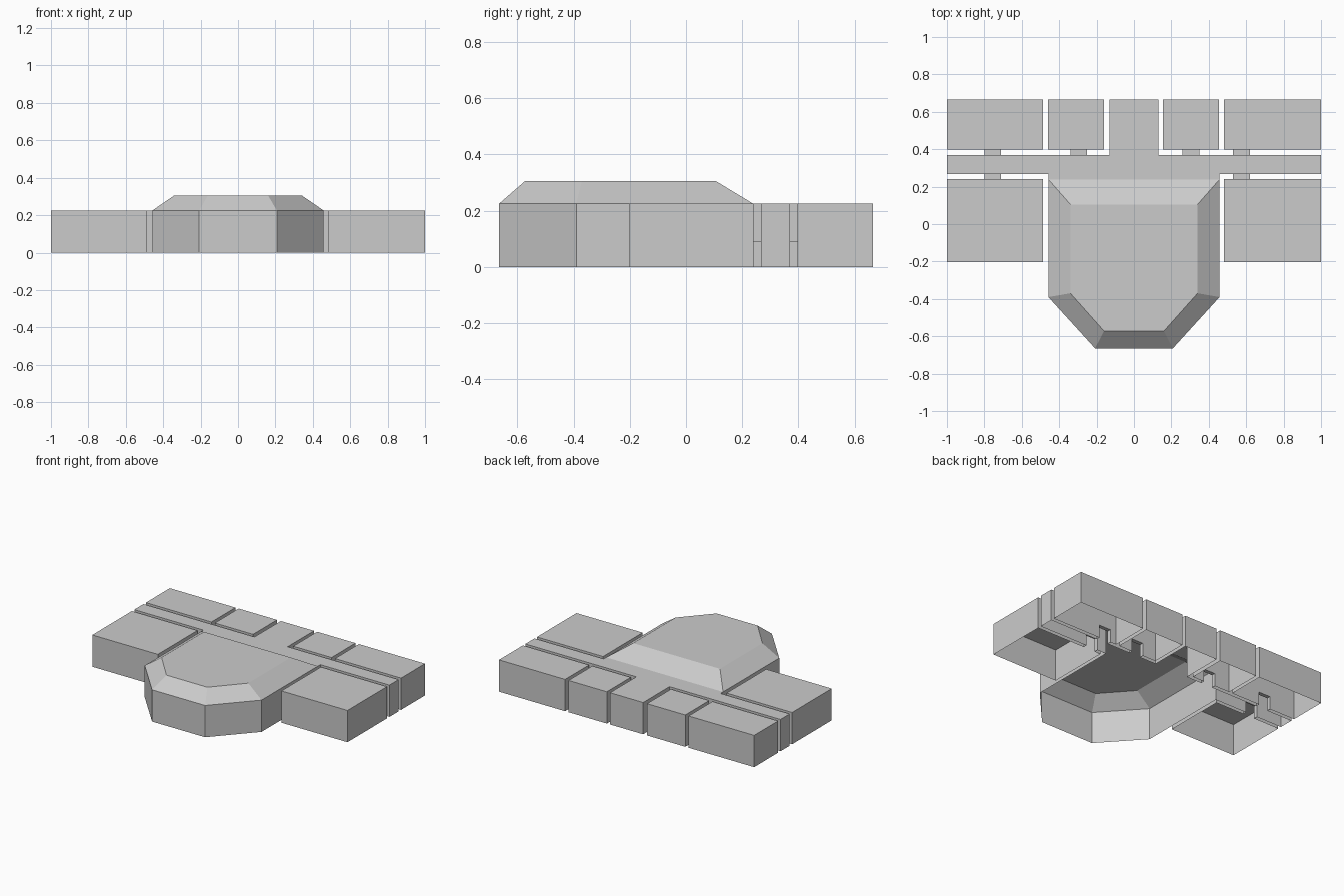
import bpy, bmesh

if "Cube" in bpy.data.objects:
    bpy.data.objects.remove(bpy.data.objects["Cube"])

H, ROOF, DOOR = 0.225, 0.306, 0.092
BACK, FRONT = 0.665, -0.665
# doorways (x start, x end) through the rear and front gaps
REAR_DOORS = [(-0.80, -0.71), (-0.34, -0.25), (0.26, 0.35), (0.53, 0.62)]
FRONT_DOORS = [(-0.80, -0.71), (0.53, 0.62)]
R0, R1 = 0.37, 0.397      # rear gap in y
F0, F1 = 0.24, 0.267      # front gap in y


def finish(name, faces):
    bm = bmesh.new()
    for pts in faces:
        bm.faces.new([bm.verts.new(p) for p in pts])
    bmesh.ops.remove_doubles(bm, verts=bm.verts, dist=1e-5)
    me = bpy.data.meshes.new(name)
    bm.to_mesh(me)
    bm.free()
    bpy.context.collection.objects.link(bpy.data.objects.new(name, me))


def wall(a, b):
    """Outward wall from a to b, notched by any doorway it carries."""
    doors = []
    if a[1] == b[1]:
        y = a[1]
        table = REAR_DOORS if y in (R0, R1) else FRONT_DOORS if y in (F0, F1) else []
        lo, hi = min(a[0], b[0]), max(a[0], b[0])
        doors = [d for d in table if lo < d[0] and d[1] < hi]
    pts = [(*a, 0)]
    forward = b[0] > a[0]
    for d in sorted(doors, reverse=not forward):
        s, e = d if forward else d[::-1]
        y = a[1]
        pts += [(s, y, 0), (s, y, DOOR), (e, y, DOOR), (e, y, 0)]
    return pts + [(*b, 0), (*b, H), (*a, H)]


def walls(outline):
    return [wall(a, b) for a, b in zip(outline, outline[1:] + outline[:1])]


def block(name, x0, x1, y0, y1):
    outline = [(x0, y0), (x1, y0), (x1, y1), (x0, y1)]
    finish(name, walls(outline) + [[(*p, H) for p in outline]])


def mirror(half):
    """Complete a counter-clockwise right half outline."""
    return half + [(-x, y) for x, y in reversed(half)]


# Open-bottomed side rooms
block("rear_outer_room_right", 0.482, 1.0, R1, BACK)
block("rear_outer_room_left", -1.0, -0.486, R1, BACK)
block("rear_inner_room_right", 0.155, 0.455, R1, BACK)
block("rear_inner_room_left", -0.46, -0.16, R1, BACK)
block("front_room_right", 0.482, 1.0, -0.203, F0)
block("front_room_left", -1.0, -0.486, -0.203, F0)

# Main hall joined to the cross corridor and rear passage
hall = [(0.208, FRONT), (0.458, -0.39), (0.458, F0 - 0.001)]
passage = [(0.458, F1), (1.0, F1), (1.0, R0), (0.13, R0), (0.13, BACK)]
faces = walls(mirror(hall + passage))
faces.append([(*p, H) for p in mirror(hall[-1:] + passage)])

# Sloped roof of the hall
base = [(*p, H) for p in mirror(hall)]
top = [(*p, ROOF) for p in mirror([(0.16, -0.572), (0.34, -0.37), (0.34, 0.105)])]
for i in range(6):
    j = (i + 1) % 6
    faces.append([base[i], base[j], top[j], top[i]])
faces.append(top)
finish("main_hall", faces)

# Low doorway tunnels across the gaps
for label, doors, y0, y1 in (("rear", REAR_DOORS, R0, R1), ("front", FRONT_DOORS, F0, F1)):
    for n, (x0, x1) in enumerate(doors):
        path = [(x1, 0), (x1, DOOR), (x0, DOOR), (x0, 0)]
        finish(f"{label}_doorway_{n + 1}",
               [[(a[0], y0, a[1]), (a[0], y1, a[1]), (b[0], y1, b[1]), (b[0], y0, b[1])]
                for a, b in zip(path, path[1:])])
